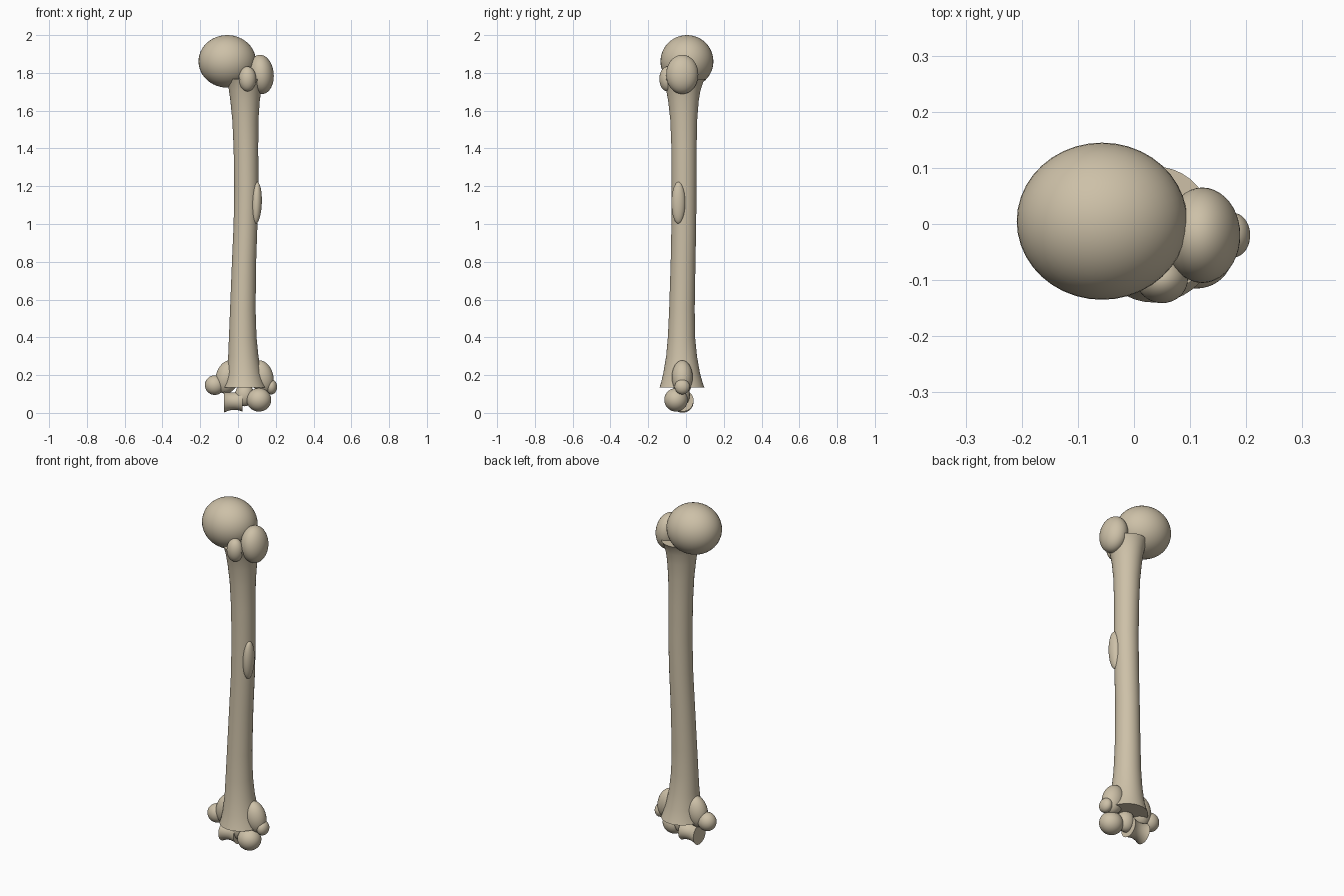
import bpy, bmesh, math
from mathutils import Matrix

if "Cube" in bpy.data.objects:
    bpy.data.objects.remove(bpy.data.objects["Cube"])

bone = bpy.data.materials.new("bone")
bone.diffuse_color = (0.61, 0.53, 0.39, 1)
bone.use_nodes = True
bone.node_tree.nodes["Principled BSDF"].inputs["Base Color"].default_value = bone.diffuse_color


def finish(name, bm, angle=40):
    bmesh.ops.recalc_face_normals(bm, faces=bm.faces)
    me = bpy.data.meshes.new(name)
    bm.to_mesh(me)
    bm.free()
    ob = bpy.data.objects.new(name, me)
    bpy.context.collection.objects.link(ob)
    me.materials.append(bone)
    bpy.ops.object.select_all(action='DESELECT')
    ob.select_set(True)
    bpy.context.view_layer.objects.active = ob
    bpy.ops.object.shade_smooth_by_angle(angle=math.radians(angle))
    return ob


def ellipsoid(name, centre, radii, tilt=0):
    bm = bmesh.new()
    bmesh.ops.create_uvsphere(bm, u_segments=40, v_segments=24, radius=1)
    m = (Matrix.Translation(centre) @ Matrix.Rotation(math.radians(tilt), 4, 'Y')
         @ Matrix.Diagonal((*radii, 1)))
    bmesh.ops.transform(bm, matrix=m, verts=bm.verts)
    return finish(name, bm)


def loft(name, rings, sides=40):
    """Skin a stack of rings, each a list of points, and cap both ends."""
    bm = bmesh.new()
    loops = [[bm.verts.new(p) for p in r] for r in rings]
    for a, b in zip(loops, loops[1:]):
        for i in range(sides):
            j = (i + 1) % sides
            bm.faces.new((a[i], a[j], b[j], b[i]))
    bm.faces.new(loops[0])
    bm.faces.new(loops[-1])
    return finish(name, bm)


def circle(sides=40):
    return [(math.cos(2 * math.pi * i / sides), math.sin(2 * math.pi * i / sides))
            for i in range(sides)]


# Shaft: z, left x, right x, front y, back y
stations = [
    (0.135, -0.078, 0.150, -0.140, 0.097), (0.16, -0.070, 0.140, -0.132, 0.088),
    (0.21, -0.060, 0.125, -0.120, 0.074), (0.30, -0.052, 0.108, -0.105, 0.058),
    (0.40, -0.048, 0.098, -0.096, 0.048), (0.55, -0.042, 0.093, -0.089, 0.046),
    (0.80, -0.032, 0.096, -0.081, 0.050), (1.00, -0.023, 0.103, -0.077, 0.054),
    (1.20, -0.020, 0.108, -0.076, 0.055), (1.40, -0.023, 0.107, -0.077, 0.056),
    (1.55, -0.030, 0.108, -0.083, 0.059), (1.65, -0.040, 0.115, -0.094, 0.067),
    (1.71, -0.048, 0.123, -0.105, 0.077), (1.75, -0.056, 0.134, -0.117, 0.091),
    (1.768, -0.062, 0.142, -0.125, 0.102),
]
loft("shaft", [[((l + r) / 2 + (r - l) / 2 * c, (f + b) / 2 + (b - f) / 2 * s, z)
                for c, s in circle()] for z, l, r, f, b in stations])

# Upper end
ellipsoid("ball_head", (-0.057, 0.005, 1.861), (0.152, 0.140, 0.139))
ellipsoid("large_upper_knob", (0.122, -0.020, 1.792), (0.067, 0.085, 0.104), -5)
ellipsoid("small_upper_knob", (0.050, -0.098, 1.768), (0.046, 0.043, 0.066))

# Raised ridge on the outer side of the shaft
ellipsoid("side_ridge", (0.098, -0.040, 1.112), (0.028, 0.037, 0.110), 2)

# Lower end flares and side knobs
ellipsoid("inner_flare", (-0.055, -0.020, 0.190), (0.062, 0.055, 0.090), 15)
ellipsoid("outer_flare", (0.125, -0.020, 0.190), (0.062, 0.055, 0.090), -15)
ellipsoid("inner_knob", (-0.123, -0.020, 0.147), (0.052, 0.048, 0.052))
ellipsoid("outer_knob", (0.176, -0.020, 0.138), (0.031, 0.040, 0.040))

# Lower joint: rounded knob, grooved spool and the web between them
ellipsoid("joint_ball", (0.111, -0.053, 0.069), (0.065, 0.062, 0.062))
ellipsoid("joint_web", (0.035, -0.025, 0.095), (0.050, 0.045, 0.060))
spool = []
for i in range(13):
    t = i / 6 - 1
    rad = 0.046 + 0.012 * t * t
    spool.append([(-0.026 + 0.049 * t, -0.018 + rad * c, 0.062 + rad * s + 0.003 * t)
                  for c, s in circle()])
loft("joint_spool", spool)
